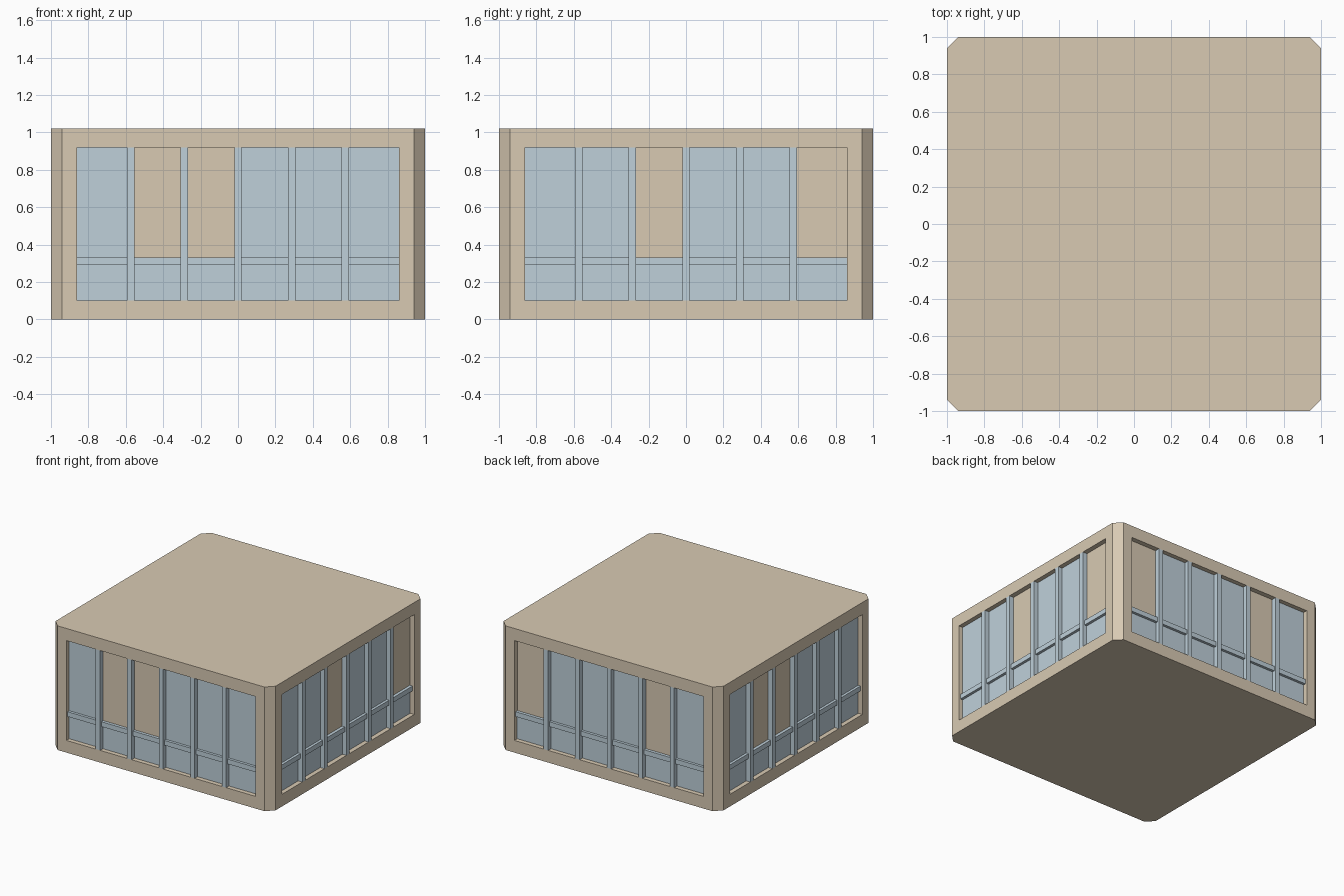
import bpy, bmesh
from math import pi
from mathutils import Matrix, Vector

if "Cube" in bpy.data.objects:
    bpy.data.objects.remove(bpy.data.objects["Cube"], do_unlink=True)


def make_material(name, colour):
    mat = bpy.data.materials.new(name)
    mat.use_nodes = True
    mat.diffuse_color = (*colour, 1)
    mat.node_tree.nodes["Principled BSDF"].inputs["Base Color"].default_value = (*colour, 1)
    return mat


SAND = make_material("sand wall", (0.69, 0.59, 0.45))
BLUE = make_material("pale blue glazing", (0.52, 0.63, 0.70))

HEIGHT = 1.02
CHAMFER = 0.06
HALF = 0.86           # half width of each window opening
SILL, HEAD = 0.10, 0.92
DEPTH = 0.04          # recess of the window openings
BAYS = 6
PITCH = 2 * HALF / BAYS
MULLION = 0.04
RAIL_LOW, RAIL_TOP = 0.29, 0.33


def finish(name, bm, mat):
    mesh = bpy.data.meshes.new(name)
    bm.to_mesh(mesh)
    bm.free()
    mesh.materials.append(mat)
    obj = bpy.data.objects.new(name, mesh)
    bpy.context.collection.objects.link(obj)
    return obj


def add_box(bm, low, high):
    low, high = Vector(low), Vector(high)
    matrix = Matrix.Translation((low + high) / 2) @ Matrix.Diagonal((*(high - low), 1))
    bmesh.ops.create_cube(bm, size=1, matrix=matrix)


# Chamfered block with a recessed window opening on each main side
bm = bmesh.new()
a = 1 - CHAMFER
ring = [(a, -1), (1, -a), (1, a), (a, 1), (-a, 1), (-1, a), (-1, -a), (-a, -1)]
base = bm.faces.new([bm.verts.new((x, y, 0)) for x, y in ring])
top = bmesh.ops.extrude_face_region(bm, geom=[base])["geom"]
bmesh.ops.translate(bm, vec=(0, 0, HEIGHT), verts=[g for g in top if isinstance(g, bmesh.types.BMVert)])
bmesh.ops.recalc_face_normals(bm, faces=bm.faces)
sides = [f for f in bm.faces if abs(f.normal.z) < 0.1 and f.calc_area() > 1]
for face in sides:
    normal = face.normal.copy()
    bmesh.ops.inset_individual(bm, faces=[face], thickness=0.08)
    across = 1 if abs(normal.x) > 0.5 else 0
    for v in face.verts:
        v.co[across] = HALF if v.co[across] > 0 else -HALF
        v.co.z = HEAD if v.co.z > HEIGHT / 2 else SILL
    inner = bmesh.ops.extrude_discrete_faces(bm, faces=[face])["faces"][0]
    # Close the reveal between the opening and its sunken back
    outer = [v for v in bm.verts if any(e.is_boundary for e in v.link_edges) and v not in inner.verts[:]]
    bmesh.ops.translate(bm, vec=-normal * DEPTH, verts=inner.verts[:])
    loose = [e for e in bm.edges if e.is_boundary]
    bmesh.ops.bridge_loops(bm, edges=loose)
bmesh.ops.recalc_face_normals(bm, faces=bm.faces)
finish("wall_block", bm, SAND)

# Bays with sand-coloured upper panels, counted from the left as seen from outside
facades = [("front", 0, (1, 2)), ("right_view", pi / 2, (2, 5)),
           ("back", pi, (0, 4)), ("left_view", -pi / 2, (1, 2))]
names = {"right_view": "left", "left_view": "right"}

for label, angle, solid in facades:
    side = names.get(label, label)
    turn = Matrix.Rotation(angle, 4, "Z")
    back = -1 + DEPTH
    mullions, rails, glass = bmesh.new(), bmesh.new(), bmesh.new()
    for i in range(BAYS):
        x0 = -HALF + i * PITCH + (MULLION / 2 if i else 0)
        x1 = -HALF + (i + 1) * PITCH - (MULLION / 2 if i < BAYS - 1 else 0)
        if i:
            add_box(mullions, (x0 - MULLION, -1, SILL), (x0, back, HEAD))
        add_box(rails, (x0, back - 0.025, RAIL_LOW), (x1, back, RAIL_TOP))
        # Low panel always glazed, upper panel only in open bays
        add_box(glass, (x0, back - 0.003, SILL), (x1, back, RAIL_LOW if i in solid else HEAD))
    for name, part in (("mullions", mullions), ("rails", rails), ("glass", glass)):
        part.transform(turn)
        finish(side + "_" + name, part, BLUE)
